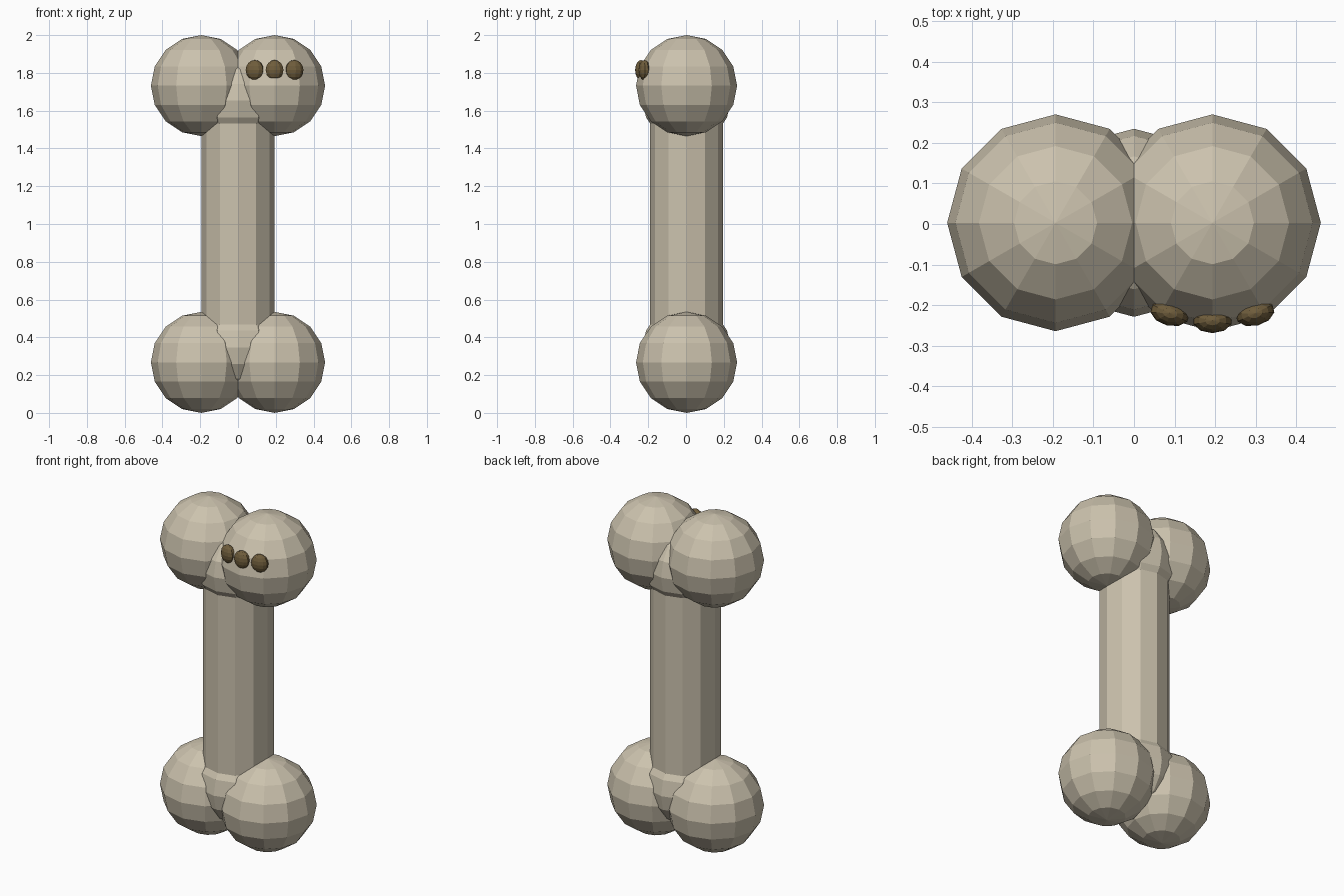
import bpy
from math import radians

cube = bpy.data.objects.get("Cube")
if cube:
    bpy.data.objects.remove(cube, do_unlink=True)


def make_material(name, rgb):
    mat = bpy.data.materials.new(name)
    mat.use_nodes = True
    color = (*rgb, 1.0)
    mat.diffuse_color = color
    mat.node_tree.nodes["Principled BSDF"].inputs["Base Color"].default_value = color
    return mat


BONE = make_material("bone", (0.60, 0.54, 0.42))
BROWN = make_material("dark_brown", (0.16, 0.11, 0.045))

MID_Y = 0.003        # the pebbles push the body back slightly
KNOB_R = 0.2675
KNOB_X = 0.1935


def finish(name, mat, scale=(1, 1, 1), turn=0):
    obj = bpy.context.object
    obj.name = name
    obj.scale = scale
    obj.rotation_euler.z = radians(turn)
    obj.data.materials.append(mat)
    return obj


def ball(name, mat, loc, radius, segments=12, rings=8, **kw):
    bpy.ops.mesh.primitive_uv_sphere_add(
        segments=segments, ring_count=rings, radius=radius, location=loc)
    return finish(name, mat, **kw)


# Shaft
bpy.ops.mesh.primitive_cylinder_add(
    vertices=12, radius=0.193, depth=1.36, location=(0, MID_Y, 1))
finish("shaft", BONE)

# Two knobs and a neck at each end
for end, sign in (("upper", 1), ("lower", -1)):
    ball(f"{end}_neck", BONE, (0, MID_Y, 1 + sign * 0.653), 0.232)
    for side, x in (("left", KNOB_X), ("right", -KNOB_X)):
        ball(f"{end}_{side}_knob", BONE,
             (x, MID_Y, 1 + sign * (1 - KNOB_R)), KNOB_R)

# Row of flattened pebbles on the upper left knob
for name, step in (("inner", -1), ("middle", 0), ("outer", 1)):
    ball(f"{name}_pebble", BROWN,
         (KNOB_X + 0.105 * step, -0.238 + 0.018 * abs(step), 1.815),
         0.053, segments=10, rings=8, scale=(0.93, 0.59, 1), turn=14 * step)
